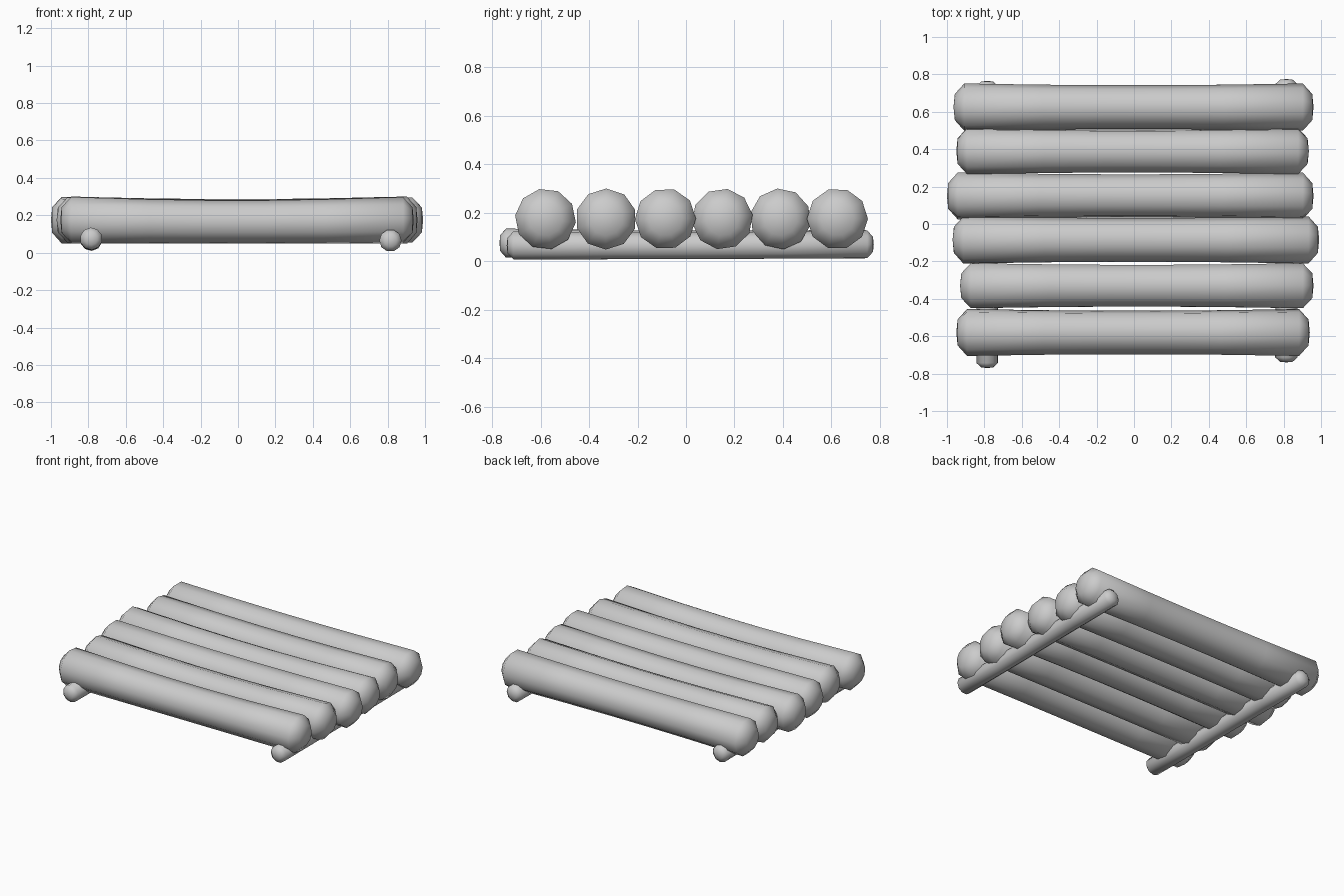
import bpy, math, random
from mathutils import Vector

random.seed(4)
cube = bpy.data.objects.get("Cube")
if cube:
    bpy.data.objects.remove(cube)

grey = bpy.data.materials.new("plain_grey")
grey.use_nodes = True
colour = (0.6, 0.6, 0.6, 1)
grey.diffuse_color = colour
grey.node_tree.nodes["Principled BSDF"].inputs["Base Color"].default_value = colour


def log(name, start, end, radius, waist, sag, sides=10):
    """Rounded pole from start to end, slimmer and lower at its middle."""
    start, end = Vector(start), Vector(end)
    axis = end - start
    length = axis.length
    axis.normalize()
    side = axis.cross(Vector((0, 0, 1))).normalized()
    up = side.cross(axis)
    twist = random.uniform(0, math.pi)
    cap = radius * 0.45
    # (distance along the pole, share of the radius)
    rings = [(cap * 0.12, 0.55), (cap, 1)]
    rings += [(length * f, 1) for f in (0.25, 0.42, 0.58, 0.75)]
    rings += [(length - cap, 1), (length - cap * 0.12, 0.55)]
    verts, faces = [], []
    for d, share in rings:
        bend = math.sin(math.pi * d / length)
        r = radius * share * (1 - waist * bend)
        centre = start + axis * d - Vector((0, 0, sag * bend))
        for i in range(sides):
            a = twist + math.tau * i / sides
            verts.append(centre + side * r * math.cos(a) + up * r * math.sin(a))
    for k in range(len(rings) - 1):
        for i in range(sides):
            j = (i + 1) % sides
            faces.append((k * sides + i, k * sides + j,
                          (k + 1) * sides + j, (k + 1) * sides + i))
    # Fan caps meeting at a pole
    first, last = len(verts), len(verts) + 1
    verts += [start, end]
    base = (len(rings) - 1) * sides
    for i in range(sides):
        j = (i + 1) % sides
        faces.append((first, j, i))
        faces.append((last, base + i, base + j))
    mesh = bpy.data.meshes.new(name)
    mesh.from_pydata(verts, [], faces)
    mesh.materials.append(grey)
    mesh.shade_smooth()
    obj = bpy.data.objects.new(name, mesh)
    bpy.context.collection.objects.link(obj)
    return obj


# Deck logs, front to back: y, left end, right end, sag
deck = [(-0.58, -0.95, 0.94, 0.01), (-0.33, -0.93, 0.96, 0.01),
        (-0.085, -0.97, 0.99, 0.0), (0.15, -1.0, 0.96, 0.01),
        (0.39, -0.95, 0.935, 0.005), (0.625, -0.965, 0.96, 0.0)]
for n, (y, x0, x1, sag) in enumerate(deck, 1):
    log(f"deck_log_{n}", (x0, y, 0.175), (x1, y, 0.175), 0.127, 0.08, sag)

# Two thin runners under the deck
log("right_runner", (-0.785, -0.77, 0.075), (-0.785, 0.765, 0.07), 0.06, 0.04, 0.004)
log("left_runner", (0.815, -0.74, 0.065), (0.815, 0.775, 0.07), 0.06, 0.04, 0.004)
